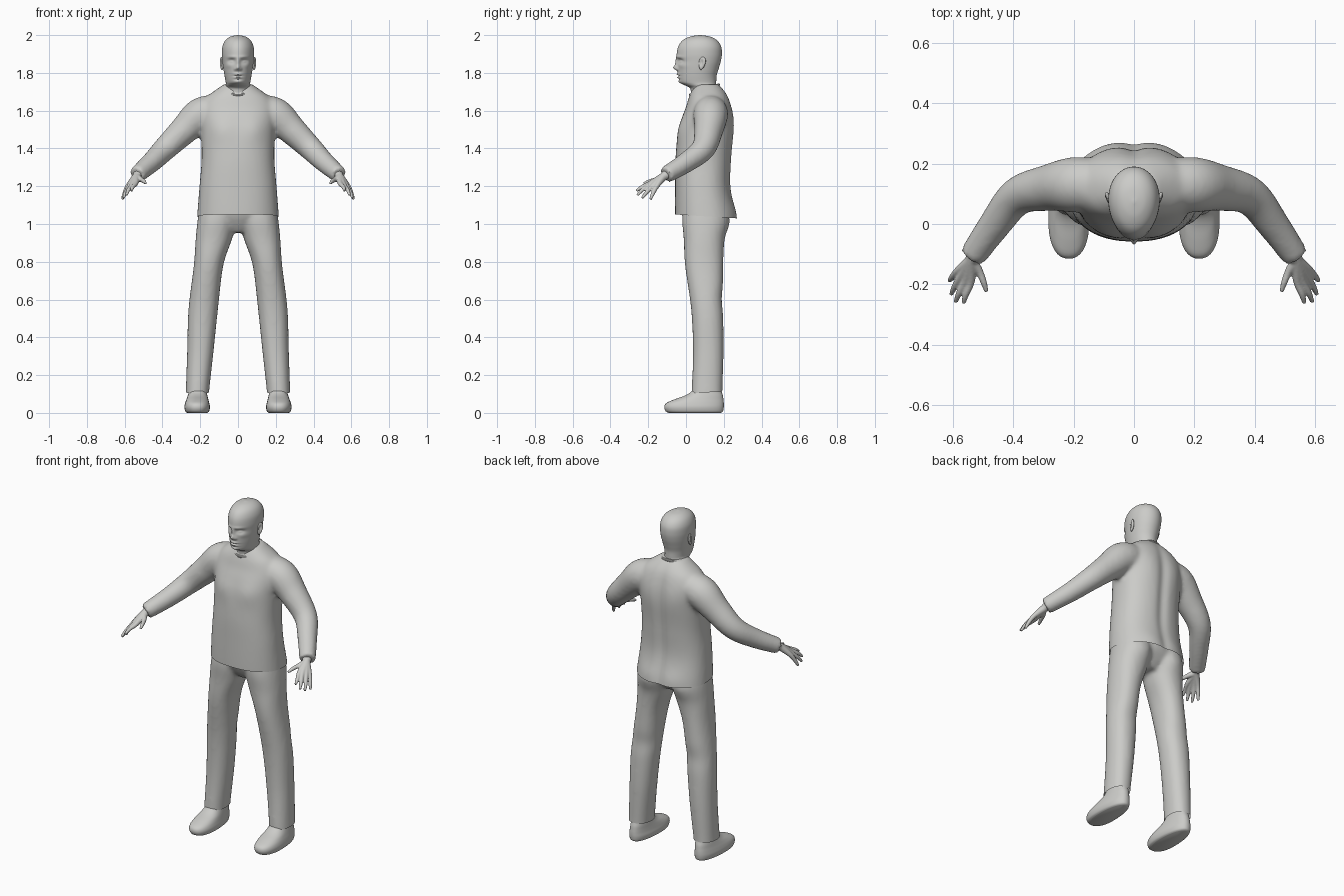
import bpy, bmesh, math
from mathutils import Vector, Matrix

if "Cube" in bpy.data.objects:
    bpy.data.objects.remove(bpy.data.objects["Cube"])

grey = bpy.data.materials.new("light_grey")
grey.diffuse_color = (0.6, 0.6, 0.58, 1)
grey.use_nodes = True
grey.node_tree.nodes["Principled BSDF"].inputs["Base Color"].default_value = grey.diffuse_color


def spline(keys, sub):
    """Smooth interpolation through tuples of numbers."""
    out = []
    for i in range(len(keys) - 1):
        a, b = keys[max(i - 1, 0)], keys[i]
        c, d = keys[i + 1], keys[min(i + 2, len(keys) - 1)]
        for k in range(sub):
            t = k / sub
            out.append([0.5 * (2 * q + (r - p) * t + (2 * p - 5 * q + 4 * r - s) * t * t
                               + (3 * q - p - 3 * r + s) * t ** 3)
                        for p, q, r, s in zip(a, b, c, d)])
    return out + [list(keys[-1])]


def skin(bm, rings):
    """Join rings of points into a closed tube."""
    vs = [[bm.verts.new(p) for p in ring] for ring in rings]
    n = len(vs[0])
    for a, b in zip(vs, vs[1:]):
        for i in range(n):
            bm.faces.new((a[i], a[(i + 1) % n], b[(i + 1) % n], b[i]))
    bm.faces.new(vs[0][::-1])
    bm.faces.new(vs[-1])


def loft(bm, keys, side=1, n=48, sub=6, power=2.0, taper=0.0):
    """Level rings: (z, centre x, half width, front y, back y)."""
    rings = []
    for z, cx, rx, yf, yb in spline(keys, sub):
        ring = []
        for i in range(n):
            a = 2 * math.pi * i / n
            c, s = math.cos(a), math.sin(a)
            u = math.copysign(abs(c) ** (2 / power), c)
            v = math.copysign(abs(s) ** (2 / power), s)
            x = cx + rx * u * (1 + taper * v)
            ring.append((side * x, (yf + yb) / 2 + (yb - yf) / 2 * v, z))
        rings.append(ring)
    skin(bm, rings)


def limb(bm, keys, side=1, n=24, sub=6):
    """Round tube along a path: (x, y, z, radius)."""
    pts = spline(keys, sub)
    rings = []
    for i, p in enumerate(pts):
        t = Vector(pts[min(i + 1, len(pts) - 1)][:3]) - Vector(pts[max(i - 1, 0)][:3])
        q = t.to_track_quat('Z', 'Y')
        ring = []
        for k in range(n):
            a = 2 * math.pi * k / n
            v = Vector(p[:3]) + q @ Vector((math.cos(a), math.sin(a), 0)) * p[3]
            ring.append((side * v.x, v.y, v.z))
        rings.append(ring)
    skin(bm, rings)


def activate(o):
    bpy.ops.object.select_all(action='DESELECT')
    o.select_set(True)
    bpy.context.view_layer.objects.active = o


def finish(name, bm, voxel=0, smooth=0, cut=None, bumps=(), angle=60):
    """Make the object; optionally fuse its volumes, sculpt it and trim its edge."""
    bmesh.ops.recalc_face_normals(bm, faces=bm.faces[:])
    me = bpy.data.meshes.new(name)
    bm.to_mesh(me)
    bm.free()
    o = bpy.data.objects.new(name, me)
    bpy.context.collection.objects.link(o)
    me.materials.append(grey)
    activate(o)
    if voxel:
        m = o.modifiers.new("fuse", 'REMESH')
        m.mode, m.voxel_size = 'VOXEL', voxel
        s = o.modifiers.new("soften", 'SMOOTH')
        s.factor, s.iterations = 0.5, smooth
        bpy.ops.object.modifier_apply(modifier=m.name)
        bpy.ops.object.modifier_apply(modifier=s.name)
    bm = bmesh.new()
    bm.from_mesh(o.data)
    # bumps: (back?, x, z, amount along y, spread x, spread z), mirrored in x
    for v in bm.verts:
        x, y, z = v.co
        for back, bx, bz, amt, sx, sz in bumps:
            w = min(1, max(0, ((y - 0.1) if back else (0.08 - y)) / 0.06))
            v.co.y += amt * w * math.exp(-((abs(x) - bx) / sx) ** 2 - ((z - bz) / sz) ** 2)
    if cut:
        bmesh.ops.bisect_plane(bm, geom=bm.verts[:] + bm.edges[:] + bm.faces[:],
                               plane_co=cut[0], plane_no=cut[1], clear_outer=True)
    bm.to_mesh(o.data)
    bm.free()
    if not o.data.materials:
        o.data.materials.append(grey)
    bpy.ops.object.shade_smooth_by_angle(angle=math.radians(angle))
    return o


# Sweater: torso and both sleeves fused, trimmed at the hem
bm = bmesh.new()
loft(bm, [(0.98, 0, .22, -.055, .275), (1.06, 0, .215, -.058, .262), (1.2, 0, .204, -.058, .238),
          (1.34, 0, .193, -.056, .242), (1.48, 0, .195, -.043, .252), (1.56, 0, .203, -.022, .25),
          (1.62, 0, .2, 0, .24), (1.67, 0, .17, .015, .225), (1.705, 0, .125, .03, .205),
          (1.74, 0, .075, .05, .175)], power=2.3)
for s in (1, -1):
    limb(bm, [(.12, .13, 1.60, .085), (.2, .13, 1.575, .092), (.285, .12, 1.497, .077),
              (.385, .092, 1.40, .064), (.46, 0, 1.325, .054), (.536, -.107, 1.26, .045)], s)
finish("sweater", bm, 0.011, 8, ((0, 0, 1.047), (0, -.063, -1)),
       [(1, 0, 1.35, -.012, .03, .35), (1, .08, 1.55, .006, .06, .1),
        (1, .08, 1.06, .008, .07, .06), (0, .09, 1.5, -.008, .06, .07)])

# Collar
bpy.ops.mesh.primitive_torus_add(location=(0, .098, 1.71), rotation=(.34, 0, 0), major_radius=.079,
                                 minor_radius=.008, major_segments=48, minor_segments=10)
collar = bpy.context.object
collar.name = "collar"
collar.data.materials.append(grey)
bpy.ops.object.shade_smooth_by_angle()

# Trousers: two legs and the seat fused, trimmed at the cuffs
bm = bmesh.new()
for s in (1, -1):
    loft(bm, [(.06, .215, .062, .028, .195), (.12, .214, .062, .03, .193), (.33, .199, .07, .037, .199),
              (.55, .184, .078, .027, .197), (.78, .156, .078, -.005, .197), (.92, .128, .096, -.012, .204),
              (1.02, .112, .102, -.02, .224), (1.12, .1, .098, -.01, .21)], s, n=36, power=2.2)
loft(bm, [(.955, 0, .05, .03, .16), (1.0, 0, .13, 0, .195), (1.06, 0, .19, -.025, .222),
          (1.14, 0, .18, -.025, .21)])
finish("trousers", bm, 0.011, 6, ((0, .1, .108), (0, .05, -1)),
       [(1, .1, .6, -.008, .2, .06), (1, .1, 1.0, .008, .06, .06)])

# Shoes
for side, s in (("left", 1), ("right", -1)):
    bm = bmesh.new()
    loft(bm, [(0, .216, .052, -.09, .185), (.008, .216, .062, -.107, .196), (.03, .216, .067, -.115, .2),
              (.052, .216, .063, -.104, .2), (.072, .215, .057, -.06, .198), (.092, .214, .051, -.005, .195),
              (.115, .213, .046, .03, .188), (.15, .213, .043, .05, .18)],
         s, n=40, sub=4, power=2.3, taper=-.12)
    finish(side + "_shoe", bm)

# Hands: each digit starts at the wrist so the overlaps form the palm
digits = [((.541, -.19, 1.216), (.557, -.233, 1.196), (.565, -.262, 1.176)),
          ((.558, -.187, 1.211), (.58, -.23, 1.181), (.591, -.258, 1.152)),
          ((.573, -.173, 1.205), (.595, -.209, 1.167), (.606, -.233, 1.137)),
          ((.583, -.155, 1.2), (.603, -.177, 1.158), (.612, -.188, 1.13)),
          ((.514, -.155, 1.236), (.498, -.194, 1.226), (.489, -.224, 1.215))]
for side, s in (("left", 1), ("right", -1)):
    bm = bmesh.new()
    for knuckle, joint, tip in digits:
        limb(bm, [(.51, -.07, 1.282, .027), (.537, -.118, 1.252, .022), knuckle + (.0135,),
                  joint + (.0105,), tip + (.007,)], s, n=14, sub=5)
    finish(side + "_hand", bm, 0.004, 3)

# Head and neck, with face shaped by bumps
bm = bmesh.new()
loft(bm, [(1.64, 0, .07, .035, .15), (1.69, 0, .068, .027, .157), (1.72, 0, .066, .02, .16),
          (1.737, 0, .065, -.012, .16), (1.752, 0, .065, -.034, .16), (1.785, 0, .071, -.041, .162),
          (1.82, 0, .077, -.044, .172), (1.86, 0, .082, -.046, .184), (1.9, 0, .085, -.049, .19),
          (1.94, 0, .082, -.041, .186), (1.972, 0, .067, -.018, .165), (1.992, 0, .04, .022, .128),
          (2.0, 0, .004, .068, .078)], n=120, sub=9, taper=.08)
finish("head", bm, bumps=[
    (0, 0, 1.827, -.021, .013, .013), (0, 0, 1.855, -.011, .010, .024),    # nose
    (0, .015, 1.82, -.006, .007, .008),                                     # nostrils
    (0, .034, 1.863, .014, .018, .012), (0, .034, 1.86, -.007, .011, .006), # eyes
    (0, .03, 1.884, -.005, .026, .008), (0, .052, 1.838, -.004, .018, .014),  # brows, cheeks
    (0, 0, 1.793, -.008, .022, .006), (0, 0, 1.784, .006, .022, .003),      # upper lip, mouth
    (0, 0, 1.776, -.007, .02, .005), (0, 0, 1.765, .004, .02, .005),        # lower lip
    (0, 0, 1.752, -.005, .02, .01)])                                        # chin

# Ears: flattened, dished and tilted back
for side, s in (("left", 1), ("right", -1)):
    bm = bmesh.new()
    bmesh.ops.create_uvsphere(bm, u_segments=24, v_segments=16, radius=1)
    for v in bm.verts:
        x, y, z = v.co
        if x > 0:
            x -= 1.1 * math.exp(-((y + .15) / .45) ** 2 - ((z - .1) / .5) ** 2)
        p = Matrix.Rotation(-.2, 3, 'X') @ Vector((x * .010, y * (.018 + .005 * z), z * .035))
        p = Matrix.Rotation(-.3, 3, 'Z') @ p
        v.co = (s * (.086 + p.x), .085 + p.y, 1.85 + p.z)
    finish(side + "_ear", bm)
